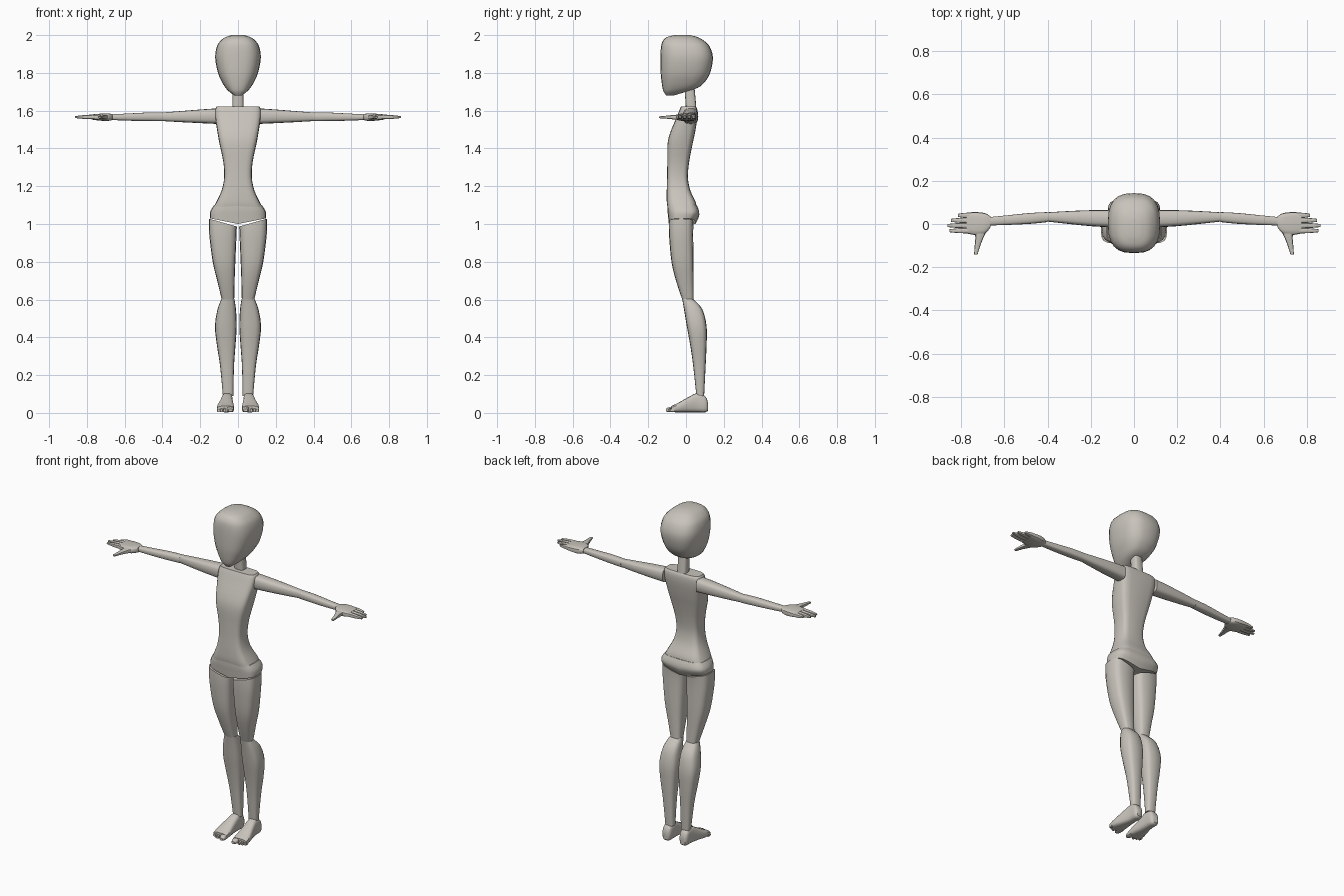
import bpy, bmesh, math

skin = bpy.data.materials.new("warm grey")
skin.diffuse_color = (0.58, 0.55, 0.50, 1)

# where (along, a, b) go for each loft axis
AXES = {"x": lambda t, a, b: (t, a, b),
        "y": lambda t, a, b: (a, t, b),
        "z": lambda t, a, b: (a, b, t)}


def refine(rows, steps):
    """Smoothly interpolate section rows (Catmull-Rom)."""
    out = []
    for i in range(len(rows) - 1):
        p0, p1, p2 = rows[max(i - 1, 0)], rows[i], rows[i + 1]
        p3 = rows[min(i + 2, len(rows) - 1)]
        for s in range(steps):
            u = s / steps
            out.append([0.5 * (2 * b + (c - a) * u + (2 * a - 5 * b + 4 * c - d) * u * u
                               + (3 * b - a - 3 * c + d) * u ** 3)
                        for a, b, c, d in zip(p0, p1, p2, p3)])
    out.append(rows[-1])
    return out


def loft(name, axis, rows, power=3.0, n=16, steps=3, mirror=False, shift=None, angle=40):
    """Loft rounded-box sections: rows of (t, a_min, a_max, b_min, b_max)."""
    bm = bmesh.new()
    rings = []
    for t, a0, a1, b0, b1 in refine(rows, steps):
        ring = []
        for k in range(n):
            th = math.tau * k / n
            c, s = math.cos(th), math.sin(th)
            a = (a0 + a1) / 2 + (a1 - a0) / 2 * math.copysign(abs(c) ** (2 / power), c)
            b = (b0 + b1) / 2 + (b1 - b0) / 2 * math.copysign(abs(s) ** (2 / power), s)
            co = list(AXES[axis](t, a, b))
            if shift:
                co[2] += shift(*co)
            ring.append(bm.verts.new(co))
        rings.append(ring)
    for r, q in zip(rings, rings[1:]):
        for k in range(n):
            j = (k + 1) % n
            bm.faces.new((r[k], r[j], q[j], q[k]))
    bm.faces.new(rings[0])
    bm.faces.new(rings[-1])
    bmesh.ops.recalc_face_normals(bm, faces=bm.faces)
    me = bpy.data.meshes.new(name)
    bm.to_mesh(me)
    bm.free()
    me.materials.append(skin)
    ob = bpy.data.objects.new(name, me)
    bpy.context.collection.objects.link(ob)
    bpy.ops.object.select_all(action="DESELECT")
    ob.select_set(True)
    bpy.context.view_layer.objects.active = ob
    bpy.ops.object.shade_smooth_by_angle(angle=math.radians(angle))
    if mirror:
        ob.modifiers.new("other_side", "MIRROR")
    return ob


def sym(rows):
    """Rows of (z, half_width, y_min, y_max) to full sections."""
    return [(z, -w, w, y0, y1) for z, w, y0, y1 in rows]


# head: flat face, rounded back, small chin
loft("head", "z", sym([
    (1.680, .018, -.105, -.065), (1.70, .046, -.118, .0), (1.72, .065, -.124, .06),
    (1.75, .084, -.129, .098), (1.80, .106, -.134, .128), (1.88, .121, -.135, .143),
    (1.94, .112, -.132, .125), (1.97, .092, -.122, .096), (1.99, .065, -.10, .06),
    (2.0, .03, -.06, .02)]), power=2.7, n=24, angle=60)

loft("neck", "z", sym([(1.60, .03, .0, .056), (1.76, .027, -.01, .042)]), power=3.5, steps=1)

# torso with square shoulders and narrow waist
loft("torso", "z", sym([
    (1.09, .128, -.098, .056), (1.12, .113, -.102, .05), (1.18, .086, -.102, .022),
    (1.25, .073, -.10, .010), (1.33, .078, -.099, .017), (1.42, .097, -.098, .034),
    (1.48, .108, -.085, .047), (1.56, .120, -.052, .060), (1.605, .121, -.034, .060),
    (1.622, .113, -.026, .052)]), power=4.2, n=20)

# pelvis: underside slopes down to the middle
loft("pelvis", "z", sym([
    (1.098, .128, -.099, .058), (1.07, .141, -.098, .068), (1.04, .149, -.095, .069),
    (1.00, .149, -.091, .050)]), power=3.6, n=20,
     shift=lambda x, y, z: 0.2 * abs(x) * (1.098 - z) / .098)

# legs
loft("thigh", "z", [
    (.985, .006, .154, -.091, .040), (.94, .008, .152, -.090, .038),
    (.80, .014, .134, -.077, .040), (.70, .018, .110, -.053, .040),
    (.60, .020, .086, -.020, .040)], power=3.2, mirror=True,
     shift=lambda x, y, z: max(0, (z - .94) / .045) * .28 * x)
loft("shin", "z", [
    (.602, .019, .088, -.020, .038), (.55, .011, .108, -.011, .086),
    (.46, .007, .122, .004, .109), (.36, .013, .112, .022, .109),
    (.25, .021, .095, .038, .104), (.09, .025, .080, .055, .096)],
     power=3.0, mirror=True)
loft("foot", "y", [
    (.116, .042, .074, .012, .055), (.102, .030, .084, .003, .088),
    (.06, .028, .086, .003, .105), (.01, .026, .097, .003, .082),
    (-.04, .021, .110, .003, .054), (-.078, .021, .111, .004, .036)],
     power=3.2, mirror=True)
loft("big_toe", "y", [(-.06, .022, .062, .004, .036), (-.09, .023, .056, .004, .030),
                      (-.105, .030, .050, .007, .022)], n=12, mirror=True)
for i in range(3):
    x = .064 + i * .016
    loft("small_toe", "y", [(-.06, x, x + .016, .004, .033),
                            (-.095 + i * .007, x + .002, x + .014, .005, .020)],
         n=8, steps=1, mirror=True)

# arms
loft("upper_arm", "x", [
    (.112, -.015, .065, 1.530, 1.612), (.20, -.010, .064, 1.534, 1.606),
    (.30, .000, .060, 1.539, 1.598), (.40, .011, .054, 1.545, 1.590)],
     power=3, mirror=True)
loft("forearm", "x", [
    (.40, .009, .055, 1.544, 1.590), (.48, .001, .051, 1.545, 1.590),
    (.58, -.004, .041, 1.547, 1.585), (.68, -.007, .031, 1.551, 1.580)],
     power=3, mirror=True)

# hands
loft("palm", "x", [
    (.665, -.016, .036, 1.550, 1.582), (.69, -.044, .050, 1.546, 1.585),
    (.73, -.051, .055, 1.547, 1.584), (.775, -.044, .053, 1.553, 1.580)],
     power=3.5, mirror=True)
loft("thumb", "y", [
    (-.03, .682, .738, 1.550, 1.580), (-.065, .698, .735, 1.553, 1.578),
    (-.10, .712, .738, 1.557, 1.574), (-.142, .725, .741, 1.560, 1.570)],
     n=10, steps=2, mirror=True)
fingers = {"index": (-.031, .855), "middle": (-.007, .864),
           "ring": (.017, .848), "little": (.040, .815)}
for label, (y, tip) in fingers.items():
    mid = .765 + (tip - .765) * .5
    loft(label + "_finger", "x", [
        (.765, y - .012, y + .012, 1.554, 1.580), (mid, y - .0115, y + .0115, 1.556, 1.577),
        (tip, y - .007, y + .007, 1.561, 1.571)], n=10, steps=2, mirror=True)
